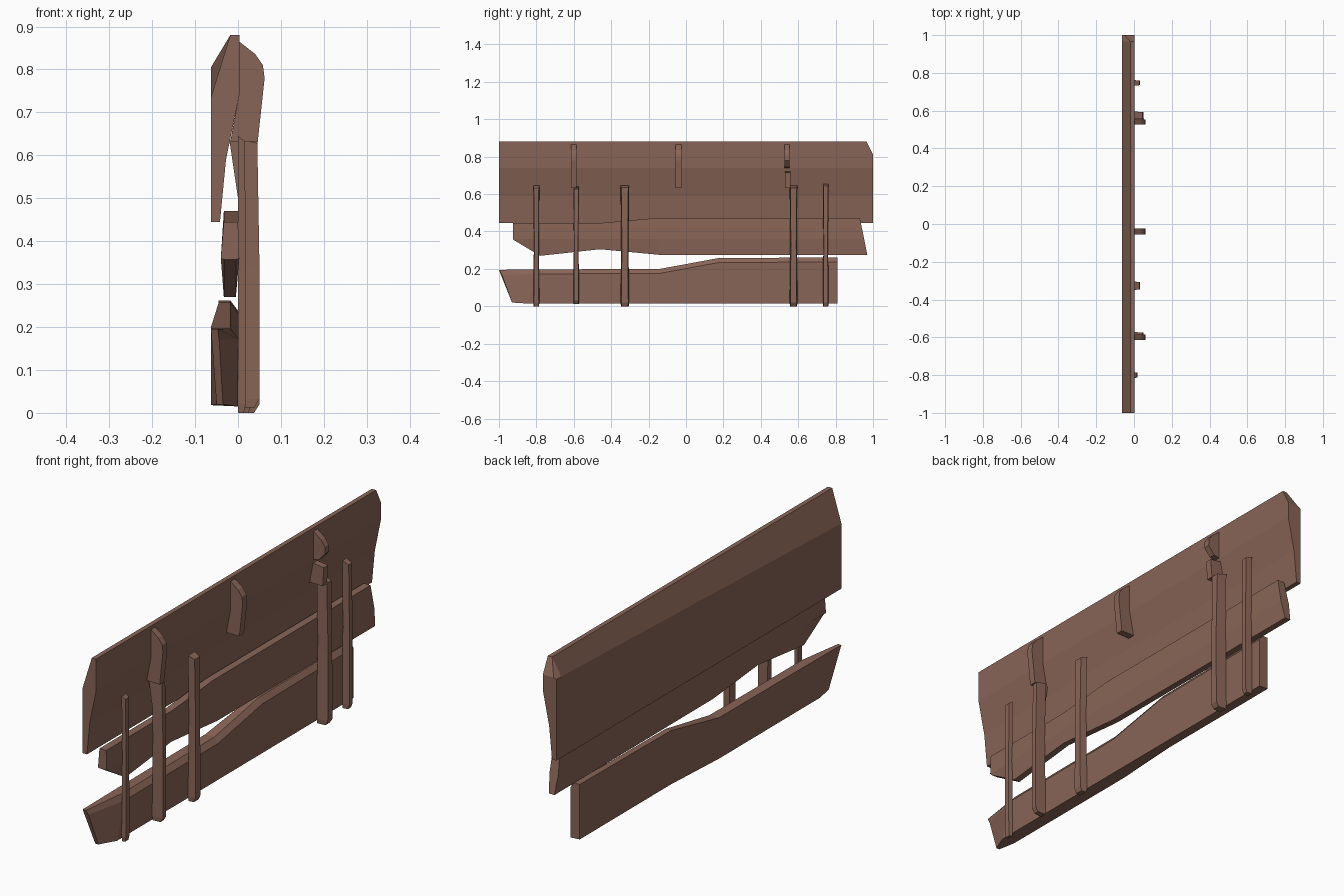
import bpy, bmesh

if "Cube" in bpy.data.objects:
    bpy.data.objects.remove(bpy.data.objects["Cube"])

wood = bpy.data.materials.new("weathered brown wood")
wood.diffuse_color = (0.25, 0.13, 0.095, 1)
wood.use_nodes = True
wood.node_tree.nodes["Principled BSDF"].inputs["Base Color"].default_value = wood.diffuse_color


def loft(name, rings):
    """Skin equal-length rings of points and cap both ends."""
    bm = bmesh.new()
    vs = [[bm.verts.new(p) for p in r] for r in rings]
    n = len(rings[0])
    for a, b in zip(vs, vs[1:]):
        for i in range(n):
            j = (i + 1) % n
            bm.faces.new((a[i], a[j], b[j], b[i]))
    bm.faces.new(vs[0][::-1])
    bm.faces.new(vs[-1])
    bmesh.ops.recalc_face_normals(bm, faces=bm.faces)
    me = bpy.data.meshes.new(name)
    bm.to_mesh(me)
    bm.free()
    me.materials.append(wood)
    ob = bpy.data.objects.new(name, me)
    bpy.context.collection.objects.link(ob)
    return ob


# Upper plank: leaning section, chamfer twisting along its length, clipped far top
def upper(y, chamfer, top, y_top):
    return [(-.063, y, .445), (-.063, y, chamfer), (-.018, y_top, top),
            (.003, y_top, top), (.003, y, .74), (-.028, y, .59), (-.042, y, .445)]


far = upper(1, .805, .81, 1)
far[2] = (-.05, 1, .81)
loft("upper_plank", [upper(-1, .735, .88, -1), upper(.965, .805, .88, .965), far])


# Middle plank: hexagonal section with a broken lower edge
def middle(y_bottom, y_top, zb, zt):
    zm = min(max(.36, zb + .003), zt)
    ym = y_bottom + (y_top - y_bottom) * (zm - zb) / (zt - zb)
    return [(-.033, y_bottom, zb), (-.04, ym, zm), (-.033, y_top, zt),
            (0, y_top, zt), (.003, ym, zm), (-.005, y_bottom, zb)]


loft("middle_plank", [middle(*s) for s in [
    (-.925, -.925, .357, .445), (-.78, -.78, .27, .445), (-.46, -.46, .305, .445),
    (-.14, -.18, .275, .47), (.97, .93, .273, .47)]])


# Lower plank: stepped top edge, chamfered inside, splintered front tip
def lower(y_bottom, y_top, outer, zt):
    return [(outer, y_bottom, .018), (outer, y_top, zt), (-.018, y_top, zt),
            (0, y_top, zt - .024), (0, y_bottom, .015)]


tip = [(-.05, -.93, .02), (-.063, -1, .195), (-.047, -1, .195),
       (-.044, -.985, .17), (-.035, -.93, .02)]
loft("lower_plank", [tip, lower(-.85, -.79, -.063, .197),
                     lower(-.14, -.14, -.063, .2), lower(.17, .17, -.045, .257),
                     lower(.81, .81, -.045, .262)])


# Upright stakes on the inner side: centre y, width, depth, bottom, top
def stake(name, y, w, d, z0, z1):
    rings = []
    for z, kw, kd in ((z0, .9, .75), (z0 + .02, 1, 1), (z0 + .33, .85, 1), (z1, 1, .9)):
        h, k = w * kw / 2, d * kd
        drop = .012 if z == z1 else 0
        rings.append([(0, y - h, z), (k, y - h * .8, z - drop),
                      (k, y + h * .8, z - drop), (0, y + h, z)])
    loft(name, rings)


for i, s in enumerate([(-.8, .032, .018, 0, .645), (-.587, .03, .05, .012, .64),
                       (-.327, .046, .032, 0, .647), (.575, .042, .05, 0, .645),
                       (.747, .03, .032, 0, .655)]):
    stake(f"stake_{i + 1}", *s)


# Curved upper brackets: flat profiles given thickness along y
def bracket(name, y, w, profile):
    loft(name, [[(x, y + s * w / 2, z) for x, z in profile] for s in (-1, 1)])


full = [(-.018, .632), (.003, .74), (.003, .865), (.04, .836), (.058, .81),
        (.062, .78), (.046, .632)]
bracket("bracket_front", -.6, .03, full)
bracket("bracket_middle", -.04, .032, full)
bracket("bracket_back_upper", .54, .028,
        [(.003, .74), (.003, .865), (.04, .836), (.058, .81), (.06, .78), (.03, .745)])
bracket("bracket_back_lower", .543, .03,
        [(-.018, .632), (-.001, .722), (.052, .715), (.046, .632)])
# Splinter hanging below the front bracket
bracket("splinter", -.59, .018, [(-.02, .635), (.03, .635), (.012, .51), (0, .5)])
